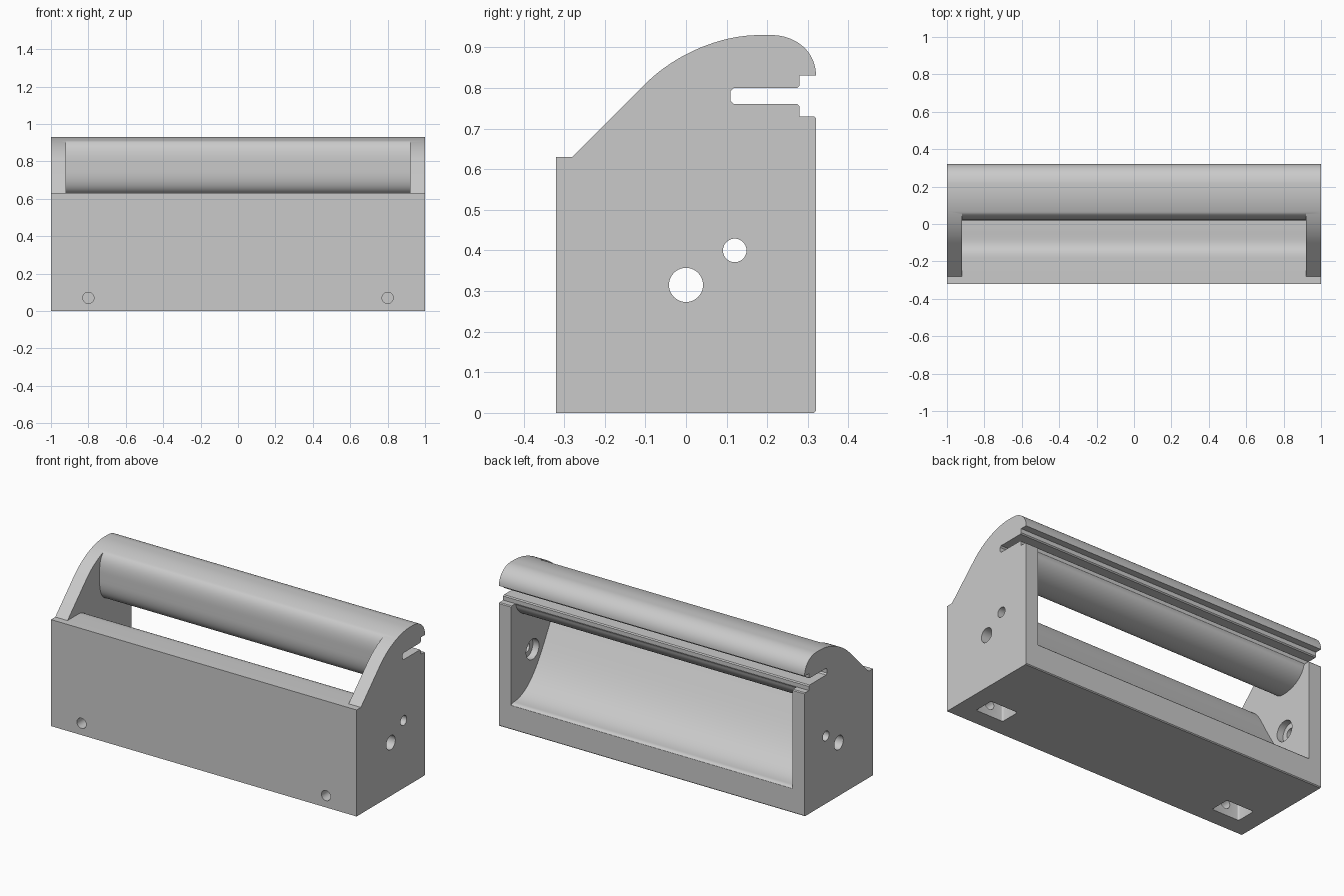
import bpy
import bmesh
import math
from mathutils import Vector, Matrix
from mathutils.geometry import interpolate_bezier

if "Cube" in bpy.data.objects:
    bpy.data.objects.remove(bpy.data.objects["Cube"], do_unlink=True)

grey = bpy.data.materials.new("plain grey")
grey.use_nodes = True
COLOUR = (0.59, 0.59, 0.59, 1)
grey.diffuse_color = COLOUR
grey.node_tree.nodes["Principled BSDF"].inputs["Base Color"].default_value = COLOUR


def finish(bm, name):
    bmesh.ops.recalc_face_normals(bm, faces=bm.faces)
    mesh = bpy.data.meshes.new(name)
    bm.to_mesh(mesh)
    bm.free()
    mesh.materials.append(grey)
    obj = bpy.data.objects.new(name, mesh)
    bpy.context.collection.objects.link(obj)
    return obj


def prism(name, profile, half):
    """Extrude a (y, z) outline along x, from -half to half."""
    bm = bmesh.new()
    face = bm.faces.new([bm.verts.new((-half, y, z)) for y, z in profile])
    ext = bmesh.ops.extrude_face_region(bm, geom=[face])
    moved = [v for v in ext["geom"] if isinstance(v, bmesh.types.BMVert)]
    bmesh.ops.translate(bm, verts=moved, vec=(2 * half, 0, 0))
    return finish(bm, name)


def drill(name, centre, radius, length, axis):
    bm = bmesh.new()
    turn = Matrix.Rotation(math.pi / 2, 4, "Y" if axis == "x" else "X")
    bmesh.ops.create_cone(bm, cap_ends=True, segments=40, radius1=radius, radius2=radius,
                          depth=length, matrix=Matrix.Translation(centre) @ turn)
    return finish(bm, name)


def box(name, centre, size):
    bm = bmesh.new()
    bmesh.ops.create_cube(bm, size=1, matrix=Matrix.Translation(centre) @ Matrix.Diagonal((*size, 1)))
    upright = [e for e in bm.edges if abs(e.verts[0].co.z - e.verts[1].co.z) > 0.01]
    bmesh.ops.bevel(bm, geom=upright, offset=0.01, segments=4, profile=0.5, affect="EDGES")
    return finish(bm, name)


def arc(a, b, c, d, count=20):
    pts = [Vector((*p, 0)) for p in (a, b, c, d)]
    return [(p.x, p.y) for p in interpolate_bezier(*pts, count)]


def cut(body, cutter):
    cutter.hide_render = True
    mod = body.modifiers.new("cut", "BOOLEAN")
    mod.operation = "DIFFERENCE"
    mod.solver = "EXACT"
    mod.object = cutter
    bpy.context.view_layer.objects.active = body
    bpy.ops.object.modifier_apply(modifier=mod.name)
    bpy.data.objects.remove(cutter, do_unlink=True)


# Outer outline with the rear slot and rounded hood
outline = [(-0.32, 0), (0.315, 0), (0.32, 0.005), (0.32, 0.725), (0.315, 0.73), (0.28, 0.73),
           (0.28, 0.754), (0.274, 0.76), (0.118, 0.76), (0.11, 0.768), (0.11, 0.792),
           (0.118, 0.80), (0.274, 0.80), (0.28, 0.806), (0.28, 0.83)]
outline += arc((0.32, 0.83), (0.32, 0.89), (0.27, 0.93), (0.21, 0.93))
outline += arc((0.18, 0.93), (0.08, 0.93), (-0.03, 0.88), (-0.10, 0.81))
outline += [(-0.28, 0.63), (-0.32, 0.63)]
body = prism("dispenser_body", outline, 1.0)

# Through opening: over the front wall, down its S-shaped back, under and up the top bar
opening = [(-0.4, 0.63)]
opening += arc((-0.18, 0.63), (-0.11, 0.63), (-0.09, 0.58), (-0.03, 0.47))
opening += arc((-0.03, 0.47), (0.035, 0.36), (0.13, 0.16), (0.29, 0.155))[1:]
opening += arc((0.29, 0.155), (0.308, 0.155), (0.32, 0.15), (0.322, 0.138), 8)[1:]
opening += [(0.4, 0.138), (0.4, 0.74), (0.29, 0.74)]
opening += arc((0.275, 0.72), (0.265, 0.67), (0.20, 0.622), (0.11, 0.622))
opening += arc((0.11, 0.622), (0.05, 0.622), (0.02, 0.67), (0.02, 0.75))[1:]
opening += arc((0.02, 0.80), (0.02, 0.85), (0.03, 0.89), (0.06, 0.91))
opening += [(0.06, 1.1), (-0.4, 1.1)]
cut(body, prism("opening_cutter", opening, 0.92))

# Rod hole along the front wall, pin holes with inner recesses
cut(body, drill("rod_hole_cutter", (0, 0, 0.315), 0.042, 2.2, "x"))
cut(body, drill("pin_hole_cutter", (0, 0.12, 0.4), 0.029, 2.2, "x"))
cut(body, drill("pin_recess_cutter", (0, 0.12, 0.4), 0.06, 1.92, "x"))

# Screw holes in the front, meeting nut pockets in the base
for x in (-0.8, 0.8):
    cut(body, box("nut_pocket_cutter", (x, -0.155, 0.03), (0.18, 0.12, 0.22)))
    cut(body, drill("screw_hole_cutter", (x, -0.22, 0.07), 0.03, 0.34, "y"))

bpy.ops.object.select_all(action="DESELECT")
body.select_set(True)
bpy.context.view_layer.objects.active = body
bpy.ops.object.shade_smooth_by_angle(angle=math.radians(30))
